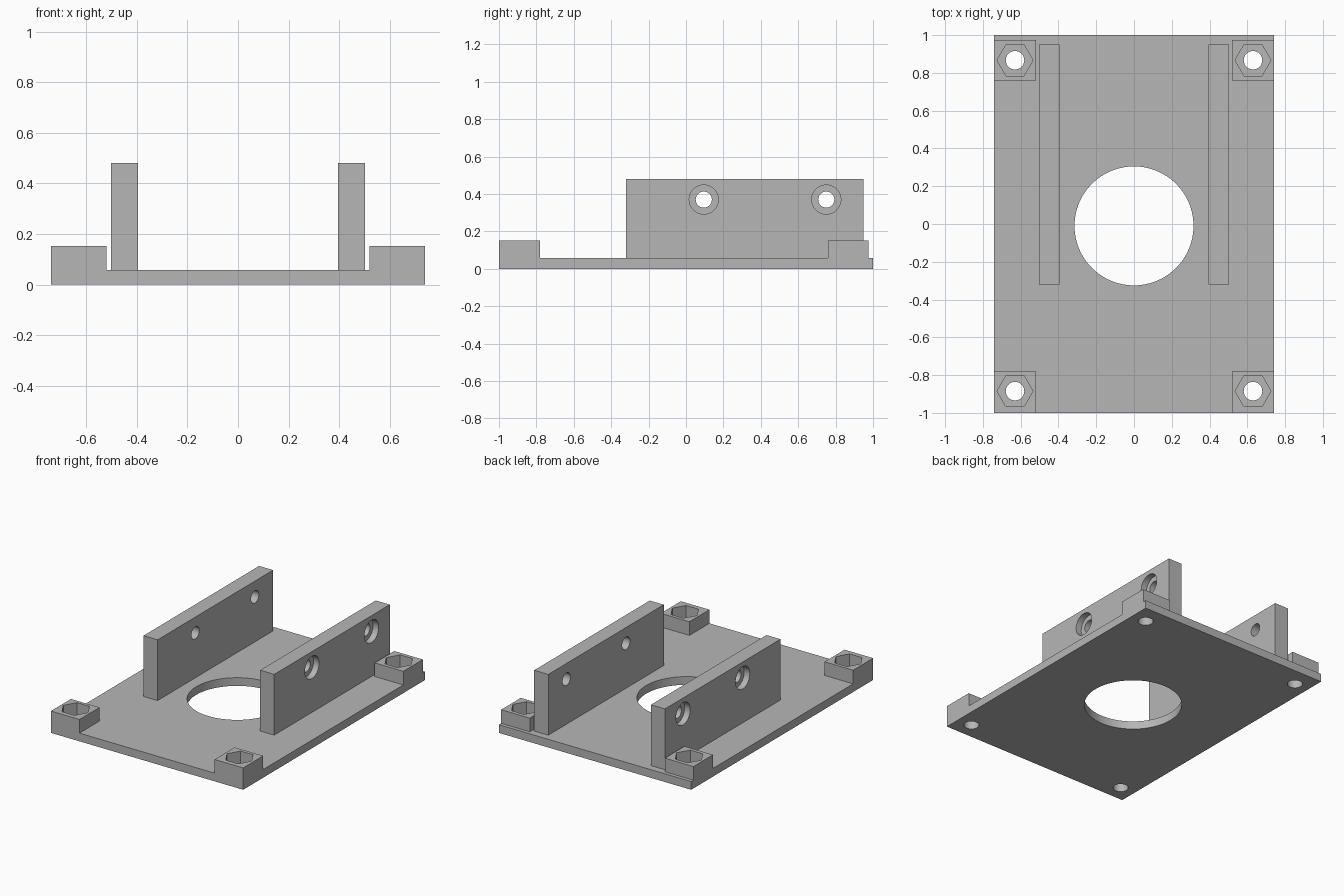
import bpy
import math

default_cube = bpy.data.objects.get("Cube")
if default_cube:
    bpy.data.objects.remove(default_cube, do_unlink=True)

# Single grey finish
grey = bpy.data.materials.new("plain grey")
grey.use_nodes = True
GREY = (0.47, 0.47, 0.47, 1)
grey.diffuse_color = GREY
grey.node_tree.nodes["Principled BSDF"].inputs["Base Color"].default_value = GREY

PLATE_TOP, BOSS_TOP, WALL_TOP = 0.057, 0.152, 0.48


def box(name, x, y, z):
    """Box spanning the three (low, high) ranges."""
    centre = [(a + b) / 2 for a, b in (x, y, z)]
    bpy.ops.mesh.primitive_cube_add(size=1, location=centre)
    obj = bpy.context.object
    obj.name = name
    obj.scale = [b - a for a, b in (x, y, z)]
    bpy.ops.object.transform_apply(location=False, rotation=False, scale=True)
    obj.data.materials.append(grey)
    return obj


def drill(obj, location, radius, depth, sides=48, along_x=False):
    """Cut a round or many-sided hole centred on location."""
    rotation = (0, math.pi / 2, 0) if along_x else (0, 0, 0)
    bpy.ops.mesh.primitive_cylinder_add(vertices=sides, radius=radius, depth=depth,
                                        location=location, rotation=rotation)
    cutter = bpy.context.object
    cutter.hide_render = True
    if sides == 6:
        # Turn the hexagon so its corners point along x
        cutter.rotation_euler.z = math.pi / 6
    bpy.context.view_layer.update()
    bpy.ops.object.select_all(action="DESELECT")
    obj.select_set(True)
    bpy.context.view_layer.objects.active = obj
    mod = obj.modifiers.new("hole", "BOOLEAN")
    mod.operation = "DIFFERENCE"
    mod.solver = "EXACT"
    mod.object = cutter
    bpy.ops.object.modifier_apply(modifier=mod.name)
    bpy.data.objects.remove(cutter, do_unlink=True)


def finish(obj):
    bpy.ops.object.select_all(action="DESELECT")
    obj.select_set(True)
    bpy.context.view_layer.objects.active = obj
    bpy.ops.object.shade_smooth_by_angle(angle=math.radians(30))


# Base plate with the large central opening
plate = box("base_plate", (-0.74, 0.74), (-1, 1), (0, PLATE_TOP))
drill(plate, (0, -0.01, 0), 0.315, 1, sides=96)

# Corner bosses with hexagonal nut pockets, and bolt holes in the plate
rows = {"front": ((-1, -0.78), -0.885), "back": ((0.76, 0.975), 0.867)}
for side, s in (("left", 1), ("right", -1)):
    for row, (span, hole_y) in rows.items():
        boss = box(f"{row}_{side}_boss", sorted((s * 0.52, s * 0.74)), span,
                   (PLATE_TOP, BOSS_TOP))
        drill(boss, (s * 0.63, hole_y, 0.1), 0.095, 0.4, sides=6)
        drill(plate, (s * 0.63, hole_y, 0), 0.049, 1)
        finish(boss)

    # Upright wall with two holes counterbored from the outside
    wall = box(f"{side}_wall", sorted((s * 0.395, s * 0.503)), (-0.32, 0.95),
               (PLATE_TOP, WALL_TOP))
    for y in (0.095, 0.75):
        drill(wall, (s * 0.45, y, 0.37), 0.043, 0.4, along_x=True)
        drill(wall, (s * 0.56, y, 0.37), 0.078, 0.2, along_x=True)
    finish(wall)

finish(plate)
